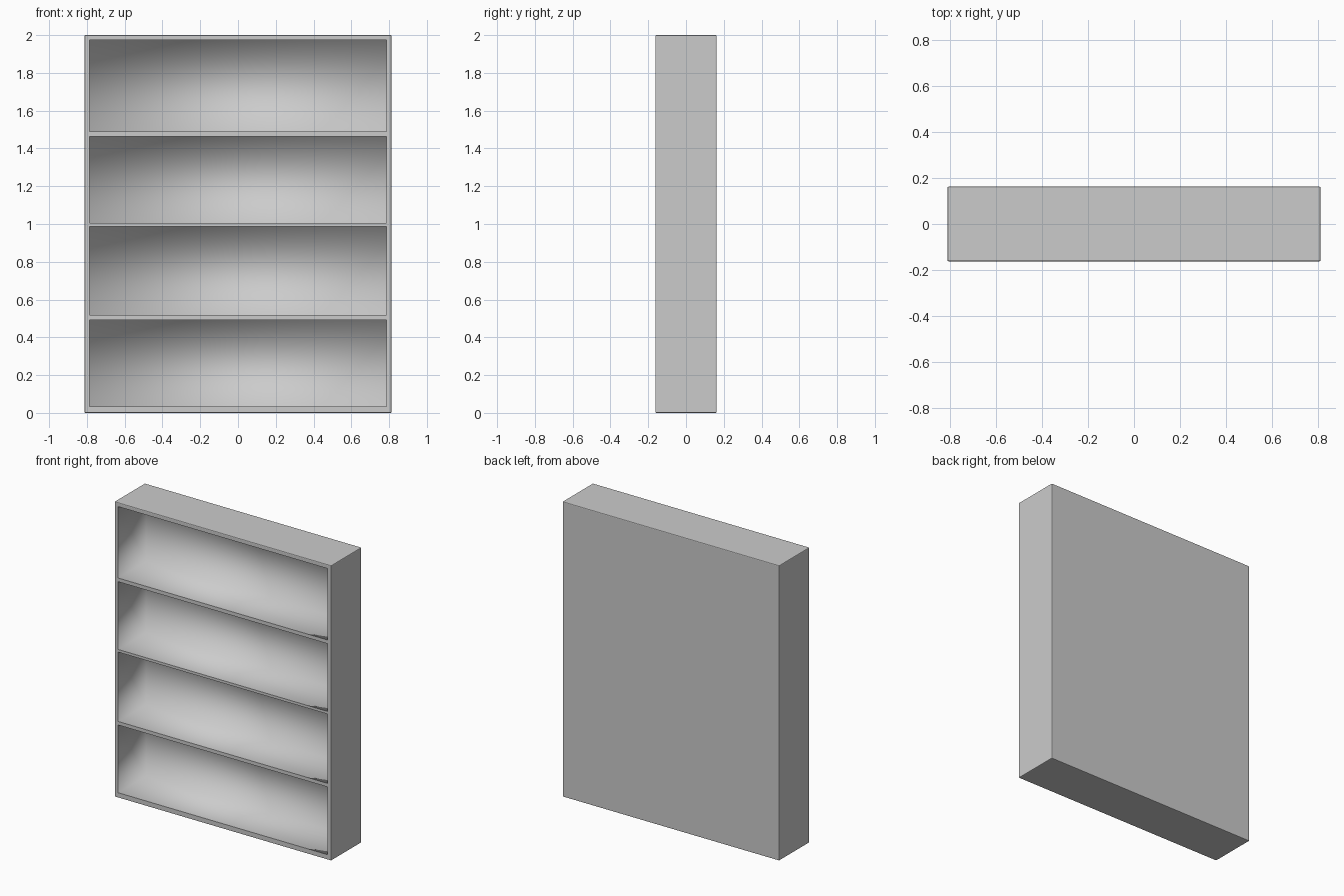
import bpy, bmesh
from mathutils import Matrix, Vector

if "Cube" in bpy.data.objects:
    bpy.data.objects.remove(bpy.data.objects["Cube"])

W, D, H = 0.8125, 0.1625, 2.0      # half width, half depth, height
INNER, BACK = 0.785, 0.137         # compartment half width, back panel position
CELLS = [(0.034, 0.493), (0.517, 0.987), (1.005, 1.464), (1.489, 1.973)]


def box(name, lo, hi, bevel=0.0):
    lo, hi = Vector(lo), Vector(hi)
    bm = bmesh.new()
    size = hi - lo
    mat = Matrix.Translation((lo + hi) / 2) @ Matrix.Diagonal((*size, 1))
    bmesh.ops.create_cube(bm, size=1, matrix=mat)
    if bevel:
        bmesh.ops.bevel(bm, geom=bm.edges[:], offset=bevel, segments=2,
                        profile=0.5, affect='EDGES')
    me = bpy.data.meshes.new(name)
    bm.to_mesh(me)
    bm.free()
    ob = bpy.data.objects.new(name, me)
    bpy.context.collection.objects.link(ob)
    return ob


# Bookcase body with softly rounded outer edges
case = box("bookcase", (-W, -D, 0), (W, D, H), 0.005)

# Carve the four open compartments from the front
cutters = []
for i, (z0, z1) in enumerate(CELLS):
    cut = box(f"compartment_cutter_{i}", (-INNER, -D - 0.1, z0), (INNER, BACK, z1))
    cut.hide_render = True
    cutters.append(cut)
    mod = case.modifiers.new(cut.name, 'BOOLEAN')
    mod.operation, mod.solver, mod.object = 'DIFFERENCE', 'EXACT', cut

bpy.context.view_layer.objects.active = case
case.select_set(True)
for mod in list(case.modifiers):
    bpy.ops.object.modifier_apply(modifier=mod.name)
for cut in cutters:
    bpy.data.objects.remove(cut, do_unlink=True)

# Smooth inside corners of the compartments, crisp outer edges
bm = bmesh.new()
bm.from_mesh(case.data)
for f in bm.faces:
    f.smooth = True
for e in bm.edges:
    if len(e.link_faces) != 2:
        continue
    angle = e.calc_face_angle_signed(0)
    mid = (e.verts[0].co + e.verts[1].co) / 2
    long_edge = abs(e.verts[0].co.x - e.verts[1].co.x) > 1
    top_cell = angle < -0.3 and mid.z > CELLS[3][0] - 0.01 and long_edge
    if angle > 0.3 or top_cell:
        e.smooth = False
bm.to_mesh(case.data)
bm.free()
